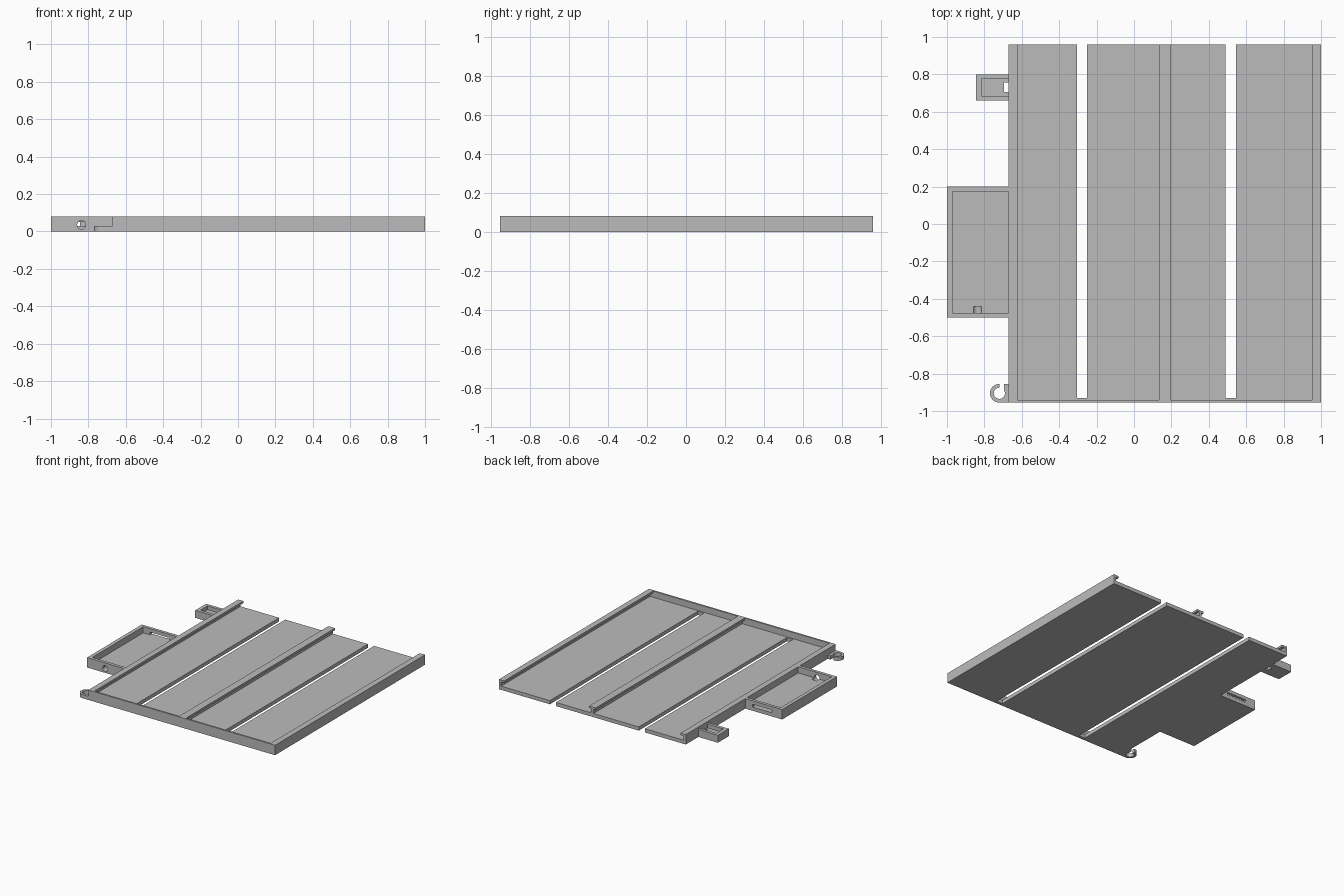
import bpy, bmesh, math

cube = bpy.data.objects.get("Cube")
if cube:
    bpy.data.objects.remove(cube, do_unlink=True)

grey = bpy.data.materials.new("plain grey")
grey.use_nodes = True
grey.diffuse_color = (0.5, 0.5, 0.5, 1)
grey.node_tree.nodes["Principled BSDF"].inputs["Base Color"].default_value = (0.5, 0.5, 0.5, 1)

FLOOR, TOP = 0.03, 0.08
LEFT, RIGHT, FRONT, BACK = -0.67, 1.0, -0.955, 0.96


def prism(name, outline, low, high, axis="Z"):
    """Extrude an outline: (x, y) along z, or (x, z) along y."""
    place = (lambda a, b, t: (a, b, t)) if axis == "Z" else (lambda a, b, t: (a, t, b))
    bm = bmesh.new()
    bottom = [bm.verts.new(place(a, b, low)) for a, b in outline]
    top = [bm.verts.new(place(a, b, high)) for a, b in outline]
    bm.faces.new(bottom)
    bm.faces.new(top)
    for i in range(len(outline)):
        j = (i + 1) % len(outline)
        bm.faces.new((bottom[i], bottom[j], top[j], top[i]))
    bmesh.ops.recalc_face_normals(bm, faces=bm.faces)
    mesh = bpy.data.meshes.new(name)
    bm.to_mesh(mesh)
    bm.free()
    mesh.materials.append(grey)
    obj = bpy.data.objects.new(name, mesh)
    bpy.context.collection.objects.link(obj)
    return obj


def rect(x0, x1, y0, y1):
    return [(x0, y0), (x1, y0), (x1, y1), (x0, y1)]


def arc(cx, cy, r, start, end, steps):
    angles = [math.radians(start + (end - start) * i / steps) for i in range(steps + 1)]
    return [(cx + r * math.cos(a), cy + r * math.sin(a)) for a in angles]


def carve(obj, cutters):
    """Cut each helper out of the object, then discard the helpers."""
    for cutter in cutters:
        mod = obj.modifiers.new("cut", "BOOLEAN")
        mod.operation, mod.solver, mod.object = "DIFFERENCE", "EXACT", cutter
    graph = bpy.context.evaluated_depsgraph_get()
    obj.data = bpy.data.meshes.new_from_object(obj.evaluated_get(graph))
    obj.modifiers.clear()
    for cutter in cutters:
        bpy.data.objects.remove(cutter, do_unlink=True)


# Floor plate with two slots open at the back
plate = [(LEFT, BACK), (LEFT, FRONT), (RIGHT, FRONT), (RIGHT, BACK)]
for x0, x1 in ((0.49, 0.545), (-0.305, -0.25)):
    plate += [(x1, BACK), (x1, -0.93), (x0, -0.93), (x0, BACK)]
prism("floor_plate", plate, 0, FLOOR)

# Front wall
prism("front_wall", rect(LEFT, RIGHT, FRONT, -0.94), FLOOR, TOP)

# Guide rails with overhanging lips
LIP, WALL = 0.064, 0.02
for name, edge, side in (("right_side_rail", LEFT, 1), ("left_side_rail", RIGHT, -1)):
    prism(name, [(edge, FLOOR), (edge + side * WALL, FLOOR), (edge + side * WALL, LIP),
                 (edge + side * 0.047, LIP), (edge + side * 0.047, TOP), (edge, TOP)],
          -0.94, BACK, "Y")
half = [(0.01, FLOOR), (0.01, LIP), (0.03, LIP), (0.03, TOP)]
tee = half + [(-x, z) for x, z in reversed(half)]
prism("centre_rail", [(0.165 + x, z) for x, z in tee], -0.94, BACK, "Y")

# Side tray with pocket, round cable hole and wide slot
tray = prism("side_tray", rect(-1, LEFT, -0.5, 0.2), 0, TOP)
carve(tray, [
    prism("pocket_cutter", rect(-0.97, LEFT + 0.1, -0.475, 0.175), FLOOR, 0.2),
    prism("hole_cutter", arc(-0.837, 0.035, 0.023, 0, 345, 23), -0.6, -0.44, "Y"),
    prism("slot_cutter", rect(-0.91, -0.735, FLOOR, 0.052), 0.15, 0.3, "Y"),
])

# Small bracket with pocket and through hole
bracket = prism("small_bracket", rect(-0.845, LEFT, 0.66, 0.8), 0, 0.06)
carve(bracket, [
    prism("pocket_cutter", rect(-0.815, LEFT + 0.1, 0.685, 0.775), FLOOR, 0.2),
    prism("hole_cutter", rect(-0.695, LEFT + 0.1, 0.705, 0.757), -0.1, 0.1),
])

# Open cable hook at the front corner
cx, cy = -0.72, -0.905
hook = arc(cx, cy, 0.05, 90, 270, 16)
hook += [(LEFT, FRONT), (LEFT, -0.855), (-0.695, -0.855)]
hook += arc(cx, cy, 0.03, 33, -270, 24)
prism("cable_hook", hook, 0, FLOOR)
